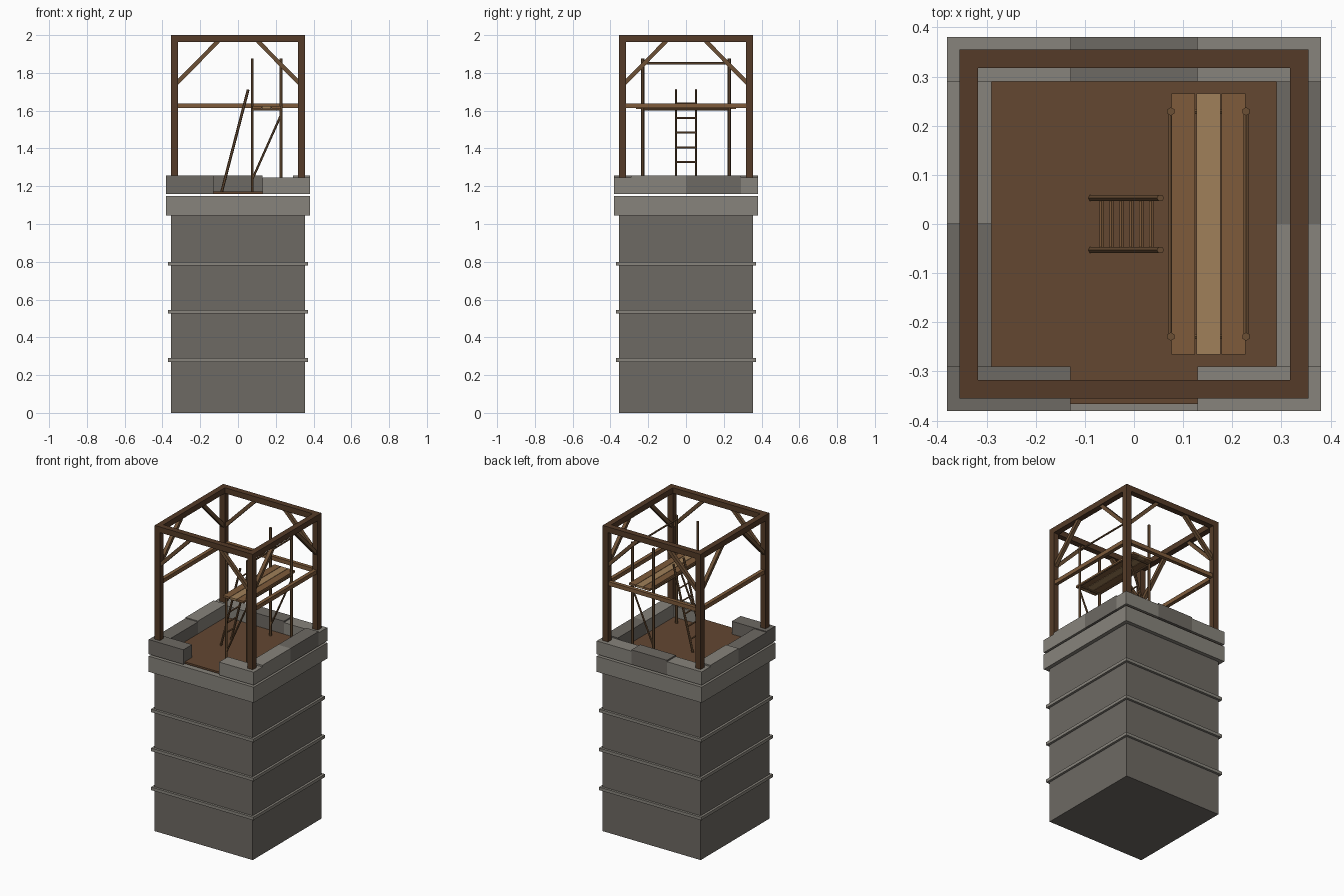
import bpy
from mathutils import Vector

if "Cube" in bpy.data.objects:
    bpy.data.objects.remove(bpy.data.objects["Cube"])


def material(name, r, g, b):
    m = bpy.data.materials.new(name)
    m.diffuse_color = (r, g, b, 1)
    m.use_nodes = True
    m.node_tree.nodes["Principled BSDF"].inputs["Base Color"].default_value = m.diffuse_color
    return m


STONE = material("stone", 0.155, 0.142, 0.125)
PALE = material("pale_stone", 0.245, 0.23, 0.20)
BEAM = material("dark_timber", 0.09, 0.044, 0.021)
FLOOR = material("floor_timber", 0.125, 0.063, 0.031)
WOOD = material("timber", 0.21, 0.105, 0.044)
LIGHT = material("light_timber", 0.35, 0.215, 0.10)
POLE = material("pole_timber", 0.15, 0.08, 0.036)


def box(name, x, y, z, mat):
    """Box from (min, max) ranges."""
    lo, hi = Vector((x[0], y[0], z[0])), Vector((x[1], y[1], z[1]))
    bpy.ops.mesh.primitive_cube_add(size=1, location=(lo + hi) / 2)
    ob = bpy.context.object
    ob.scale = hi - lo
    ob.name = name
    ob.data.materials.append(mat)
    return ob


def strut(name, a, b, w, mat, depth=None):
    """Square timber between two points."""
    a, b = Vector(a), Vector(b)
    bpy.ops.mesh.primitive_cube_add(size=1, location=(a + b) / 2)
    ob = bpy.context.object
    ob.rotation_euler = (b - a).to_track_quat('Z', 'Y').to_euler()
    ob.scale = (w, depth or w, (b - a).length)
    ob.name = name
    ob.data.materials.append(mat)
    return ob


def pole(name, a, b, r, mat=POLE):
    """Six-sided pole between two points."""
    a, b = Vector(a), Vector(b)
    bpy.ops.mesh.primitive_cylinder_add(vertices=6, radius=r, depth=(b - a).length,
                                        location=(a + b) / 2)
    ob = bpy.context.object
    ob.rotation_euler = (b - a).to_track_quat('Z', 'Y').to_euler()
    ob.name = name
    ob.data.materials.append(mat)
    return ob


def sq(h):
    return (-h, h)


# Tower shaft, string courses and cornice
box("tower_shaft", sq(0.355), sq(0.355), (0, 1.045), STONE)
for i, z in enumerate((0.28, 0.535, 0.79)):
    box(f"string_course_{i}", sq(0.37), sq(0.37), (z - 0.01, z + 0.01), PALE)
box("cornice", sq(0.38), sq(0.38), (1.045, 1.147), PALE)
box("floor_deck", sq(0.366), sq(0.366), (1.16, 1.172), FLOOR)

# Parapet blocks with an opening at the front
O, I, G = 0.38, 0.29, 0.129
for i, (x, y, top, mat) in enumerate((
        ((-O, -G), (-O, -I), 1.256, STONE),
        ((G, O), (-O, -I), 1.245, PALE),
        ((-O, -G), (I, O), 1.247, PALE),
        ((-G, G), (I, O), 1.256, STONE),
        ((G, O), (I, O), 1.247, PALE),
        ((-O, -I), (-I, 0), 1.25, STONE),
        ((-O, -I), (0, I), 1.256, PALE),
        ((I, O), (-I, 0), 1.256, PALE),
        ((I, O), (0, I), 1.256, STONE))):
    box(f"parapet_block_{i}", x, y, (1.16, top), mat)

# Timber frame: posts, top plates, rails on three sides
C = 0.336
for sx in (-1, 1):
    for sy in (-1, 1):
        strut("corner_post", (sx * C, sy * C, 1.243), (sx * C, sy * C, 1.965), 0.038, BEAM)
for s in (-1, 1):
    box("top_plate_x", sq(0.355), (s * C - 0.019, s * C + 0.019), (1.963, 2.0), BEAM)
    box("top_plate_y", (s * C - 0.019, s * C + 0.019), sq(0.317), (1.963, 2.0), BEAM)
    box("mid_rail_side", (s * C - 0.012, s * C + 0.012), sq(0.32), (1.613, 1.639), WOOD)
box("mid_rail_back", sq(0.32), (C - 0.012, C + 0.012), (1.613, 1.639), WOOD)

# Knee braces, two per side
for side in (-1, 1):
    for s in (-1, 1):
        strut("brace_x", (s * 0.325, side * C, 1.745), (s * 0.105, side * C, 1.968), 0.022, POLE)
        strut("brace_y", (side * C, s * 0.325, 1.745), (side * C, s * 0.105, 1.968), 0.022, POLE)

# Scaffold: uprights, ledgers, diagonals, handrail, planks
X0, X1, Y = 0.075, 0.228, 0.229
for s in (-1, 1):
    for x in (X0, X1):
        pole("scaffold_upright", (x, s * Y, 1.17), (x, s * Y, 1.877), 0.0085)
    pole("scaffold_crossbar", (X0, s * Y, 1.606), (X1, s * Y, 1.606), 0.006)
    pole("scaffold_diagonal", (X0, s * Y, 1.235), (X1, s * Y, 1.578), 0.006)
for x in (X0, X1):
    pole("scaffold_ledger", (x, -Y, 1.606), (x, Y, 1.606), 0.006)
pole("scaffold_handrail", (X1, -Y, 1.851), (X1, Y, 1.851), 0.006)
for i, mat in enumerate((WOOD, LIGHT, WOOD)):
    x = 0.0765 + i * 0.051
    box(f"scaffold_plank_{i}", (x, x + 0.048), sq(0.265), (1.61, 1.624), mat)

# Leaning ladder
bottom, top = Vector((-0.086, 0, 1.172)), Vector((0.054, 0, 1.712))
for s in (-1, 1):
    off = Vector((0, s * 0.053, 0))
    pole("ladder_rail", bottom + off, top + off, 0.0075)
for i in range(6):
    p = bottom.lerp(top, 0.145 + i * 0.144)
    pole("ladder_rung", p - Vector((0, 0.053, 0)), p + Vector((0, 0.053, 0)), 0.005, WOOD)
